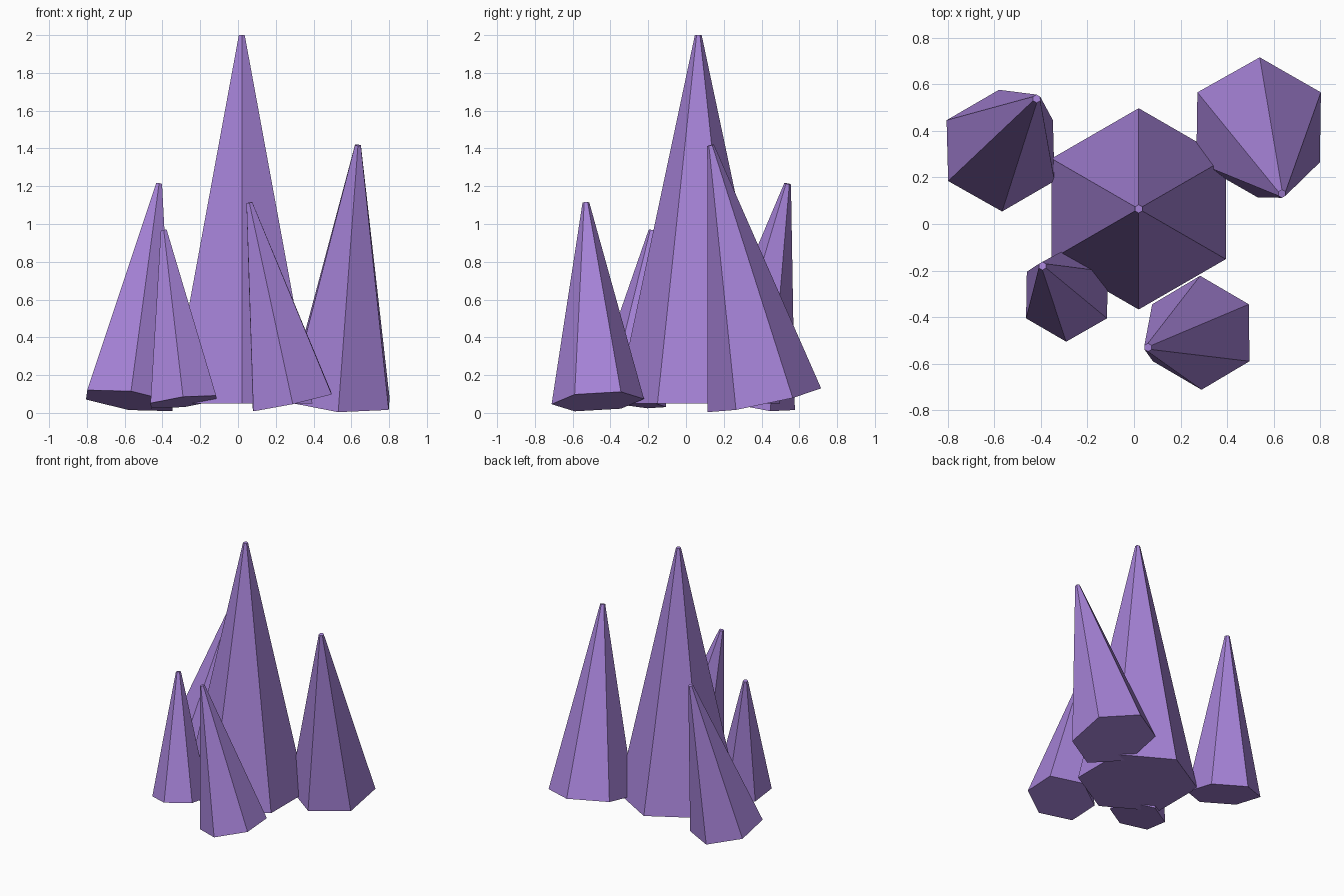
import bpy
import math
from mathutils import Vector, Euler

default = bpy.data.objects.get("Cube")
if default:
    bpy.data.objects.remove(default, do_unlink=True)

# One flat violet for the whole cluster
violet = bpy.data.materials.new("crystal violet")
violet.use_nodes = True
colour = (0.38, 0.225, 0.68, 1)
violet.diffuse_color = colour
violet.node_tree.nodes["Principled BSDF"].inputs["Base Color"].default_value = colour


def crystal(name, base, tip, radius):
    """Six-sided tapered spike leaning from base centre to tip centre."""
    base, tip = Vector(base), Vector(tip)
    axis = tip - base
    lean = axis.normalized()
    bpy.ops.mesh.primitive_cone_add(
        vertices=6, radius1=radius, radius2=0.018, depth=axis.length,
        location=(base + tip) / 2,
        rotation=Euler((-math.asin(lean.y), math.atan2(lean.x, lean.z), 0)))
    spike = bpy.context.object
    spike.name = name
    spike.data.materials.append(violet)


# Tall upright crystal with four leaning ones around it
crystal("center_crystal", (0.02, 0.065, 0.05), (0.02, 0.065, 2.0), 0.432)
crystal("back_left_crystal", (0.535, 0.415, 0.067), (0.635, 0.13, 1.417), 0.307)
crystal("back_right_crystal", (-0.573, 0.315, 0.065), (-0.418, 0.538, 1.213), 0.266)
crystal("front_left_crystal", (0.287, -0.467, 0.06), (0.06, -0.53, 1.113), 0.245)
crystal("front_right_crystal", (-0.288, -0.305, 0.058), (-0.393, -0.18, 0.967), 0.202)
